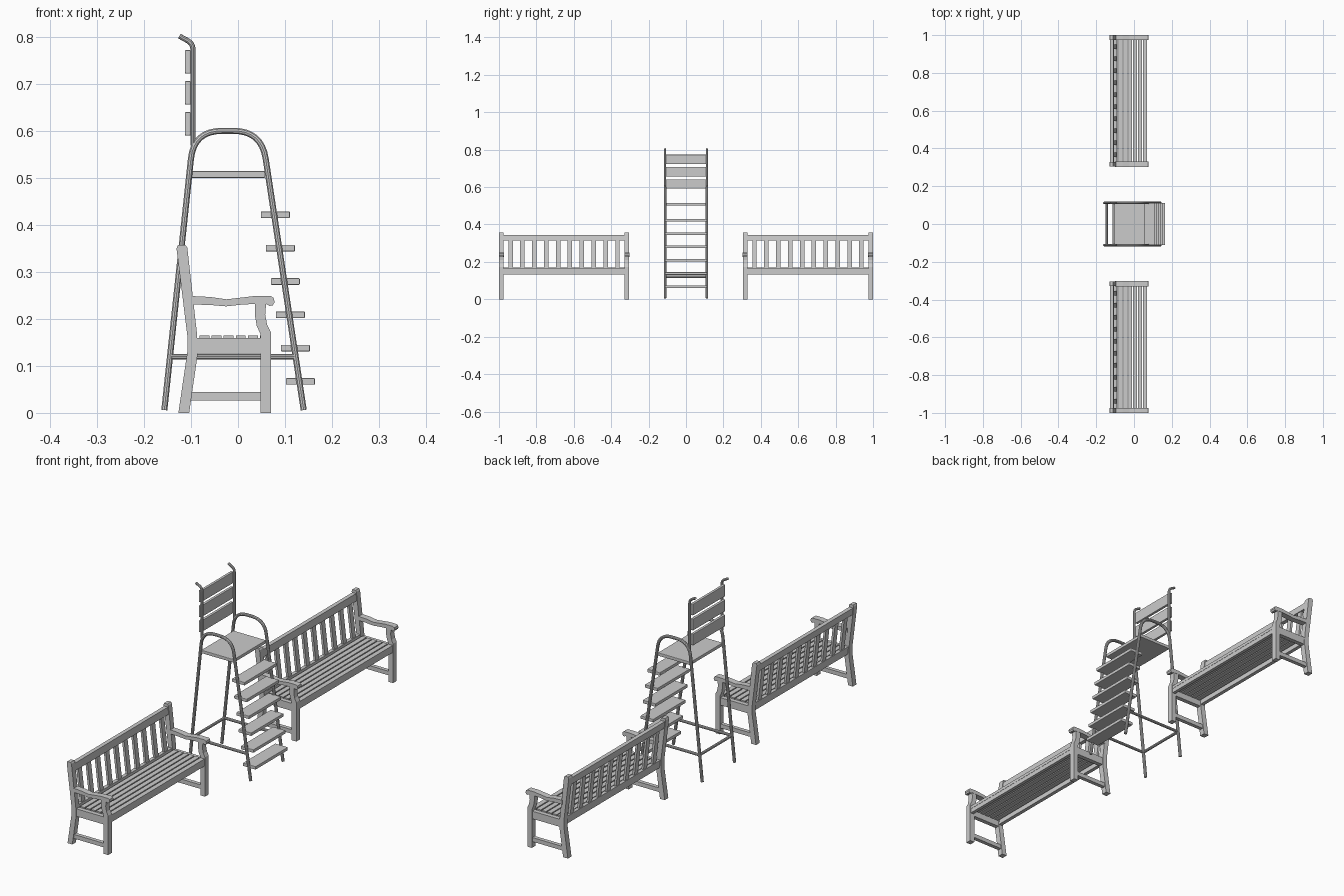
import bpy, bmesh
from mathutils import Vector

if "Cube" in bpy.data.objects:
    bpy.data.objects.remove(bpy.data.objects["Cube"])


def prism(name, profile, y0, y1, bevel=0.0):
    """Extrude an x-z outline from y0 to y1."""
    bm = bmesh.new()
    face = bm.faces.new([bm.verts.new((x, y0, z)) for x, z in profile])
    ext = bmesh.ops.extrude_face_region(bm, geom=[face])
    vs = [g for g in ext["geom"] if isinstance(g, bmesh.types.BMVert)]
    bmesh.ops.translate(bm, vec=(0, y1 - y0, 0), verts=vs)
    bmesh.ops.recalc_face_normals(bm, faces=bm.faces[:])
    me = bpy.data.meshes.new(name)
    bm.to_mesh(me)
    bm.free()
    ob = bpy.data.objects.new(name, me)
    bpy.context.collection.objects.link(ob)
    if bevel:
        m = ob.modifiers.new("bevel", "BEVEL")
        m.width, m.segments = bevel, 2
    return ob


def box(name, x0, x1, y0, y1, z0, z1, bevel=0.0):
    return prism(name, [(x0, z0), (x1, z0), (x1, z1), (x0, z1)], y0, y1, bevel)


def rounded(points, dist, steps=8):
    """Round the inner corners of a path."""
    pts = [Vector(p) for p in points]
    out = [pts[0]]
    for a, b, c in zip(pts, pts[1:], pts[2:]):
        p = b + (a - b).normalized() * dist
        q = b + (c - b).normalized() * dist
        for i in range(steps + 1):
            t = i / steps
            out.append(p * (1 - t) ** 2 + b * 2 * t * (1 - t) + q * t * t)
    return out + [pts[-1]]


def tube(name, path, radius):
    cu = bpy.data.curves.new(name, "CURVE")
    cu.dimensions = "3D"
    cu.bevel_depth, cu.bevel_resolution, cu.use_fill_caps = radius, 3, True
    sp = cu.splines.new("POLY")
    sp.points.add(len(path) - 1)
    for p, co in zip(sp.points, path):
        p.co = (*co, 1)
    ob = bpy.data.objects.new(name, cu)
    bpy.context.collection.objects.link(ob)
    bpy.ops.object.select_all(action="DESELECT")
    ob.select_set(True)
    bpy.context.view_layer.objects.active = ob
    bpy.ops.object.convert(target="MESH")
    bpy.ops.object.shade_smooth_by_angle()


def back_x(z):
    """Centre line of the reclined bench back."""
    return -0.097 - (z - 0.16) * 0.118


def leaning(name, z0, z1, half, y0, y1):
    a, b = back_x(z0), back_x(z1)
    prism(name, [(a - half, z0), (a + half, z0), (b + half, z1), (b - half, z1)], y0, y1)


REAR_LEG = [(-0.127, 0), (-0.104, 0), (-0.086, 0.125), (-0.087, 0.165), (-0.108, 0.352),
            (-0.112, 0.358), (-0.128, 0.358), (-0.131, 0.35), (-0.108, 0.165), (-0.108, 0.13)]
FRONT_LEG = [(0.048, 0), (0.07, 0), (0.07, 0.172), (0.062, 0.188), (0.058, 0.21), (0.06, 0.234),
             (0.036, 0.234), (0.036, 0.208), (0.04, 0.185), (0.048, 0.168)]
ARM = [(-0.1, 0.231), (-0.06, 0.23), (-0.025, 0.227), (0.01, 0.231), (0.035, 0.232), (0.06, 0.232),
       (0.067, 0.228), (0.074, 0.229), (0.078, 0.236), (0.076, 0.245), (0.07, 0.249), (0.035, 0.249),
       (0.01, 0.246), (-0.025, 0.242), (-0.06, 0.247), (-0.1, 0.249)]


def bench(cy):
    # End frames
    for y0 in (cy - 0.348, cy + 0.323):
        y1 = y0 + 0.025
        prism("bench_rear_leg", REAR_LEG, y0, y1)
        prism("bench_front_leg", FRONT_LEG, y0, y1)
        prism("bench_arm", ARM, y0 - 0.001, y1 + 0.001)
        box("bench_side_rail", -0.09, 0.05, y0 + 0.003, y1 - 0.003, 0.127, 0.16)
        box("bench_stretcher", -0.102, 0.05, y0 + 0.004, y1 - 0.004, 0.026, 0.044)
    a, b = cy - 0.325, cy + 0.325
    # Seat
    for i in range(6):
        x = -0.082 + i * 0.0258
        box("bench_seat_slat", x, x + 0.021, a, b, 0.152, 0.165)
    box("bench_front_rail", 0.053, 0.067, a, b, 0.133, 0.153)
    # Back
    leaning("bench_lower_back_rail", 0.135, 0.17, 0.008, a, b)
    leaning("bench_top_rail", 0.314, 0.345, 0.009, a, b)
    for i in range(10):
        y = cy + (i - 4.5) * 0.0635
        leaning("bench_back_slat", 0.165, 0.318, 0.005, y - 0.012, y + 0.012)


bench(0.652)
bench(-0.652)

# Tall chair side frames
for y in (-0.112, 0.112):
    arch = [(-0.157, y, 0.006), (-0.094, y, 0.601), (0.05, y, 0.601), (0.14, y, 0.006)]
    tube("chair_side_frame", rounded(arch, 0.06), 0.0068)
    tube("chair_side_brace", [(-0.144, y, 0.12), (0.122, y, 0.12)], 0.0062)
    post = [(-0.096, y, 0.57), (-0.096, y, 0.787), (-0.125, y, 0.803)]
    tube("backrest_post", rounded(post, 0.013, 5), 0.0055)
tube("chair_rear_brace", [(-0.144, -0.112, 0.12), (-0.144, 0.112, 0.12)], 0.0062)

# Chair seat and backrest boards
box("chair_seat", -0.1, 0.058, -0.112, 0.112, 0.501, 0.515, 0.002)
for z in (0.591, 0.657, 0.723):
    box("backrest_board", -0.113, -0.101, -0.112, 0.112, z, z + 0.05, 0.002)

# Ladder steps
for i in range(6):
    x, z = 0.133 - i * 0.0107, 0.067 + i * 0.071
    box("ladder_step", x - 0.031, x + 0.031, -0.112, 0.112, z - 0.007, z + 0.007, 0.002)
